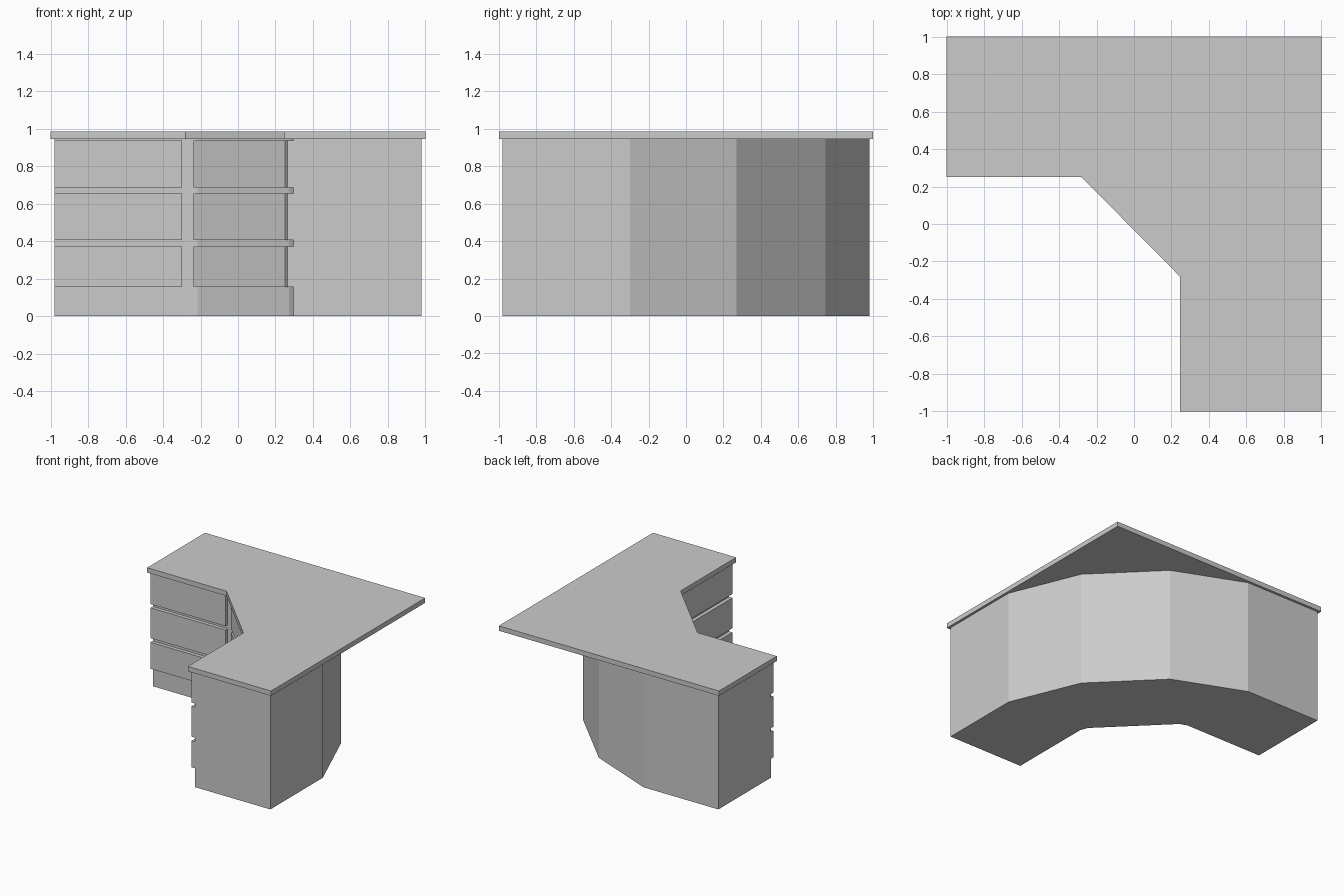
import bpy
import bmesh
from mathutils import Vector

cube = bpy.data.objects.get("Cube")
if cube:
    bpy.data.objects.remove(cube, do_unlink=True)

grey = bpy.data.materials.new("plain_grey")
grey.use_nodes = True
colour = (0.6, 0.6, 0.6, 1)
grey.diffuse_color = colour
grey.node_tree.nodes["Principled BSDF"].inputs["Base Color"].default_value = colour


def prism(name, outline, z0, z1):
    """Extrude a floor outline from z0 up to z1."""
    bm = bmesh.new()
    base = bm.faces.new([bm.verts.new((x, y, z0)) for x, y in outline])
    top = bmesh.ops.extrude_face_region(bm, geom=[base])["geom"]
    verts = [v for v in top if isinstance(v, bmesh.types.BMVert)]
    bmesh.ops.translate(bm, verts=verts, vec=(0, 0, z1 - z0))
    bmesh.ops.recalc_face_normals(bm, faces=bm.faces)
    mesh = bpy.data.meshes.new(name)
    bm.to_mesh(mesh)
    bm.free()
    mesh.materials.append(grey)
    obj = bpy.data.objects.new(name, mesh)
    bpy.context.collection.objects.link(obj)
    return obj


def swapped(points):
    """Mirror points across the desk's diagonal, keeping loop order."""
    return [(y, x) for x, y in reversed(points)]


# Worktop: L shape with a diagonal inner corner
prism("worktop", [(-1, 1), (1, 1), (1, -1), (0.245, -1),
                  (0.245, -0.28), (-0.28, 0.25), (-1, 0.25)], 0.945, 0.985)

# Cabinet body: two arms joined by a faceted back and chamfered inner corner
half = [(0.27, 0.745), (-0.30, 0.98), (-0.98, 0.98),
        (-0.98, 0.295), (-0.28, 0.295), (-0.217, 0.272)]
prism("cabinet_body", half + swapped(half), 0, 0.945)

# Drawer fronts: three rows on each arm and on the diagonal
depth = 0.03
fronts = {
    "right_arm": ((-0.98, 0.295), (-0.30, 0.295)),
    "diagonal": ((-0.217, 0.272), (0.272, -0.217)),
    "left_arm": ((0.295, -0.30), (0.295, -0.98)),
}
rows = {"lower": (0.155, 0.372), "middle": (0.406, 0.655), "upper": (0.686, 0.937)}

for side, (a, b) in fronts.items():
    a, b = Vector(a), Vector(b)
    along = (b - a).normalized()
    out = Vector((along.y, -along.x)) * depth
    inset = -out * 0.1
    for row, (z0, z1) in rows.items():
        prism(f"{side}_{row}_drawer", [a + inset, b + inset, b + out, a + out], z0, z1)
